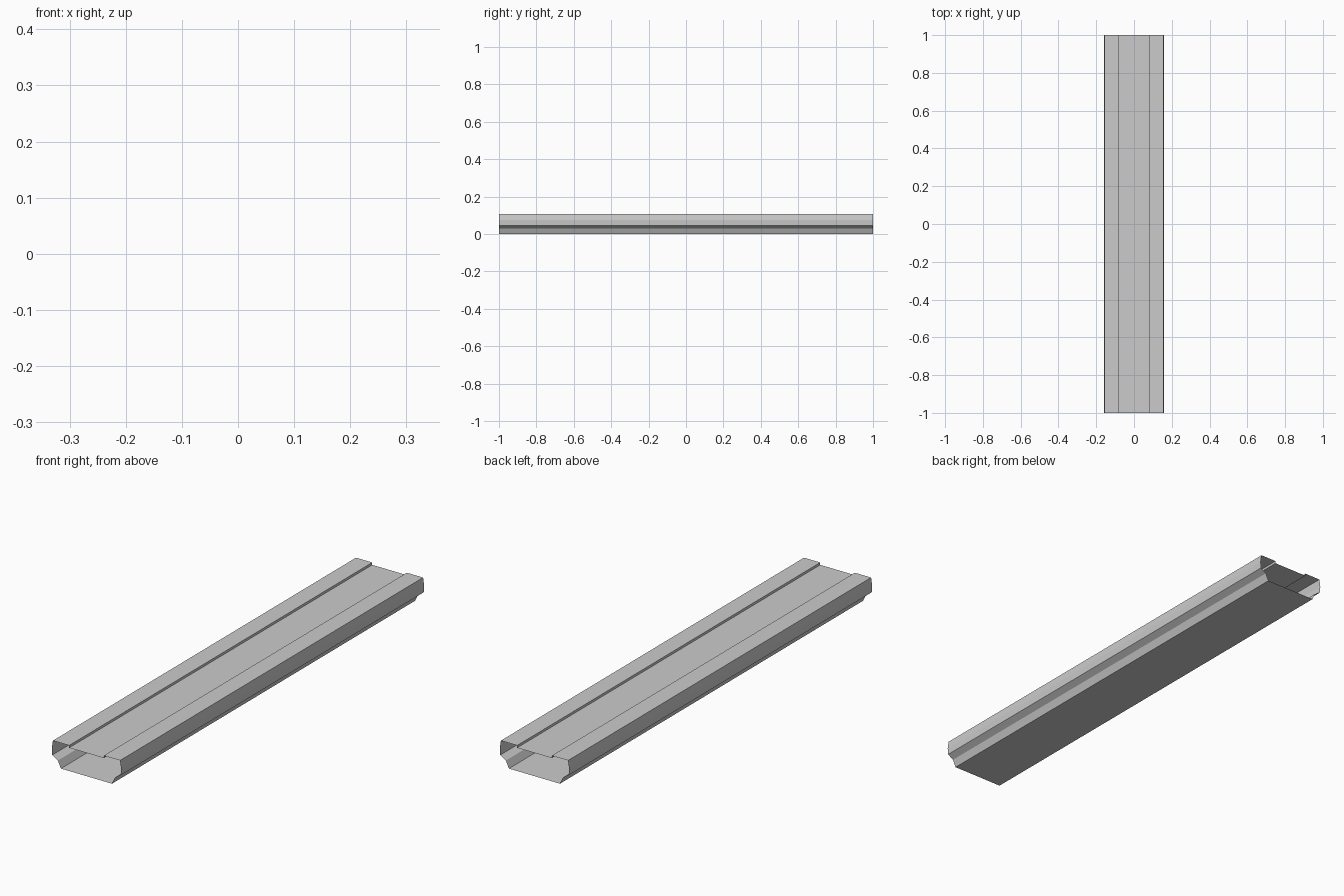
import bpy, bmesh

if "Cube" in bpy.data.objects:
    bpy.data.objects.remove(bpy.data.objects["Cube"])

# Right half of the cross-section (x, z), from the top groove down to the base
half = [(0.08, 0.097), (0.08, 0.107), (0.155, 0.107), (0.16, 0.075),
        (0.158, 0.046), (0.132, 0.03), (0.118, 0.0)]
profile = half + [(-x, z) for x, z in reversed(half)]

# Open-ended thin shell swept along y
bm = bmesh.new()
verts = [bm.verts.new((x, -1, z)) for x, z in profile]
edges = [bm.edges.new((a, b)) for a, b in zip(verts, verts[1:] + verts[:1])]
swept = bmesh.ops.extrude_edge_only(bm, edges=edges)["geom"]
bmesh.ops.translate(bm, vec=(0, 2, 0),
                    verts=[g for g in swept if isinstance(g, bmesh.types.BMVert)])
bmesh.ops.recalc_face_normals(bm, faces=bm.faces)
# Make sure the shell faces outward
bm.normal_update()
base = min(bm.faces, key=lambda f: f.calc_center_median().z)
if base.normal.z > 0:
    bmesh.ops.reverse_faces(bm, faces=bm.faces)

mesh = bpy.data.meshes.new("rail_shell")
bm.to_mesh(mesh)
bm.free()
rail = bpy.data.objects.new("rail_shell", mesh)
bpy.context.collection.objects.link(rail)
